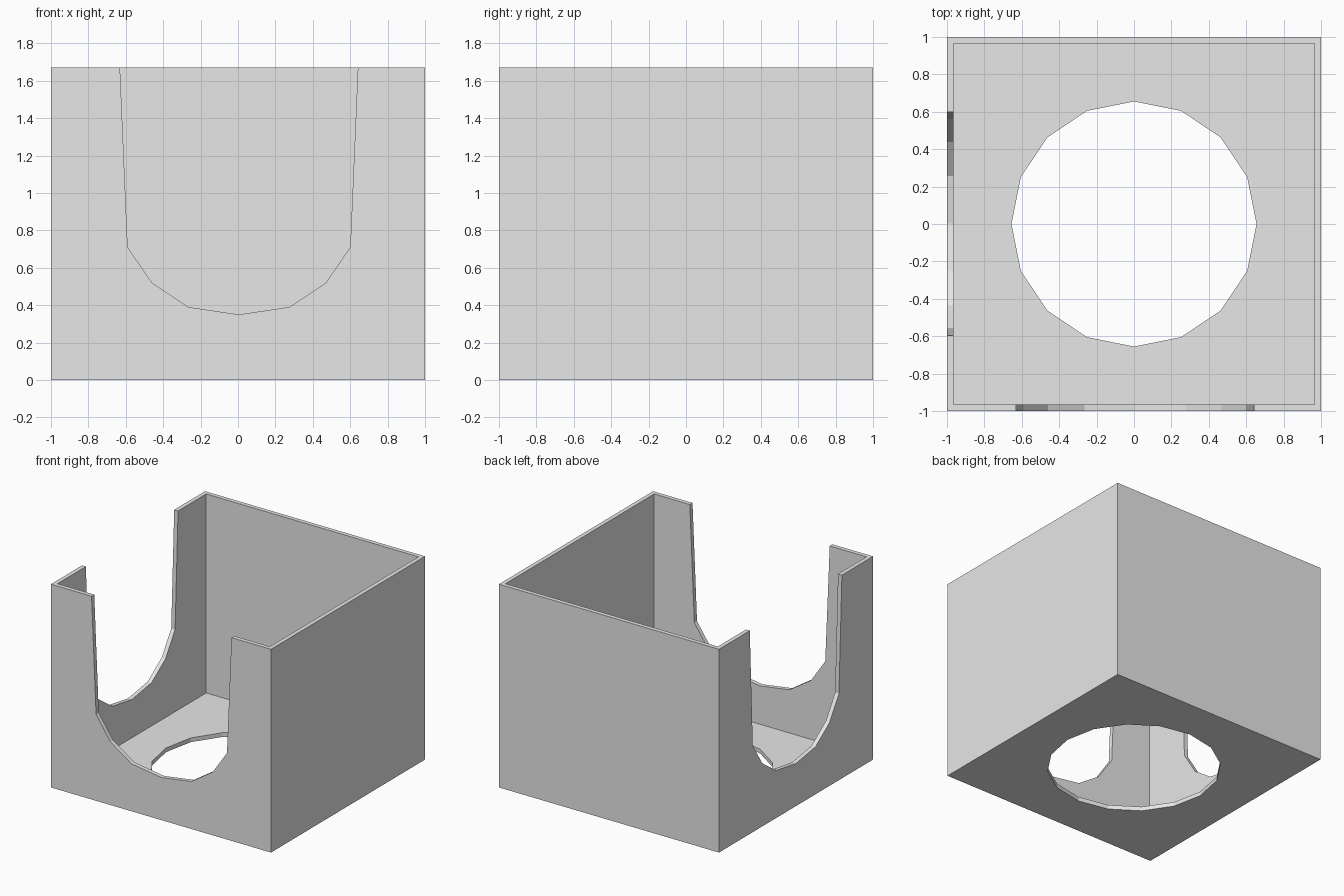
import bpy
import bmesh
import math
from mathutils import Matrix, Vector

if "Cube" in bpy.data.objects:
    bpy.data.objects.remove(bpy.data.objects["Cube"], do_unlink=True)

HEIGHT = 1.67
WALL = 0.035

grey = bpy.data.materials.new("light grey")
grey.use_nodes = True
grey.diffuse_color = (0.8, 0.8, 0.8, 1)
grey.node_tree.nodes["Principled BSDF"].inputs["Base Color"].default_value = (0.8, 0.8, 0.8, 1)


def prism(name, outline, direction):
    """Solid made by sweeping a closed outline along a direction."""
    bm = bmesh.new()
    face = bm.faces.new([bm.verts.new(p) for p in outline])
    swept = bmesh.ops.extrude_face_region(bm, geom=[face])["geom"]
    moved = [v for v in swept if isinstance(v, bmesh.types.BMVert)]
    bmesh.ops.translate(bm, verts=moved, vec=direction)
    bmesh.ops.recalc_face_normals(bm, faces=bm.faces)
    mesh = bpy.data.meshes.new(name)
    bm.to_mesh(mesh)
    bm.free()
    mesh.materials.append(grey)
    obj = bpy.data.objects.new(name, mesh)
    bpy.context.collection.objects.link(obj)
    return obj


def square(half, z):
    return [(-half, -half, z), (half, -half, z), (half, half, z), (-half, half, z)]


def notch_outline(scale, shift):
    """Mirrored scoop that flares slightly to above the rim."""
    side = [(0.27, 0.39), (0.465, 0.52), (0.595, 0.71), (0.636, HEIGHT), (0.64, HEIGHT + 0.1)]
    points = [(-u, z) for u, z in reversed(side)] + [(0, 0.35)] + side
    return [(u * scale + shift, z) for u, z in points]


# Solid block
box = prism("open_box", square(1, 0), Vector((0, 0, HEIGHT)))

# Cavity, round floor opening, front notch and side notch
circle = [(0.655 * math.cos(a), 0.655 * math.sin(a), -0.2)
          for a in (math.tau * i / 16 for i in range(16))]
cutters = [
    prism("cavity_cutter", square(1 - WALL, WALL), Vector((0, 0, 2))),
    prism("floor_hole_cutter", circle, Vector((0, 0, 0.5))),
    prism("front_notch_cutter", [(u, -1.2, z) for u, z in notch_outline(1, 0.005)],
          Vector((0, 0.5, 0))),
    prism("side_notch_cutter", [(-1.2, u, z) for u, z in notch_outline(0.94, 0.002)],
          Vector((0.5, 0, 0))),
]
for cutter in cutters:
    cutter.hide_render = True
    cut = box.modifiers.new(cutter.name, 'BOOLEAN')
    cut.operation = 'DIFFERENCE'
    cut.solver = 'EXACT'
    cut.object = cutter

# Bake the cuts and drop the cutters
depsgraph = bpy.context.evaluated_depsgraph_get()
cut_mesh = bpy.data.meshes.new_from_object(box.evaluated_get(depsgraph))
box.modifiers.clear()
box.data = cut_mesh
for cutter in cutters:
    bpy.data.objects.remove(cutter, do_unlink=True)
